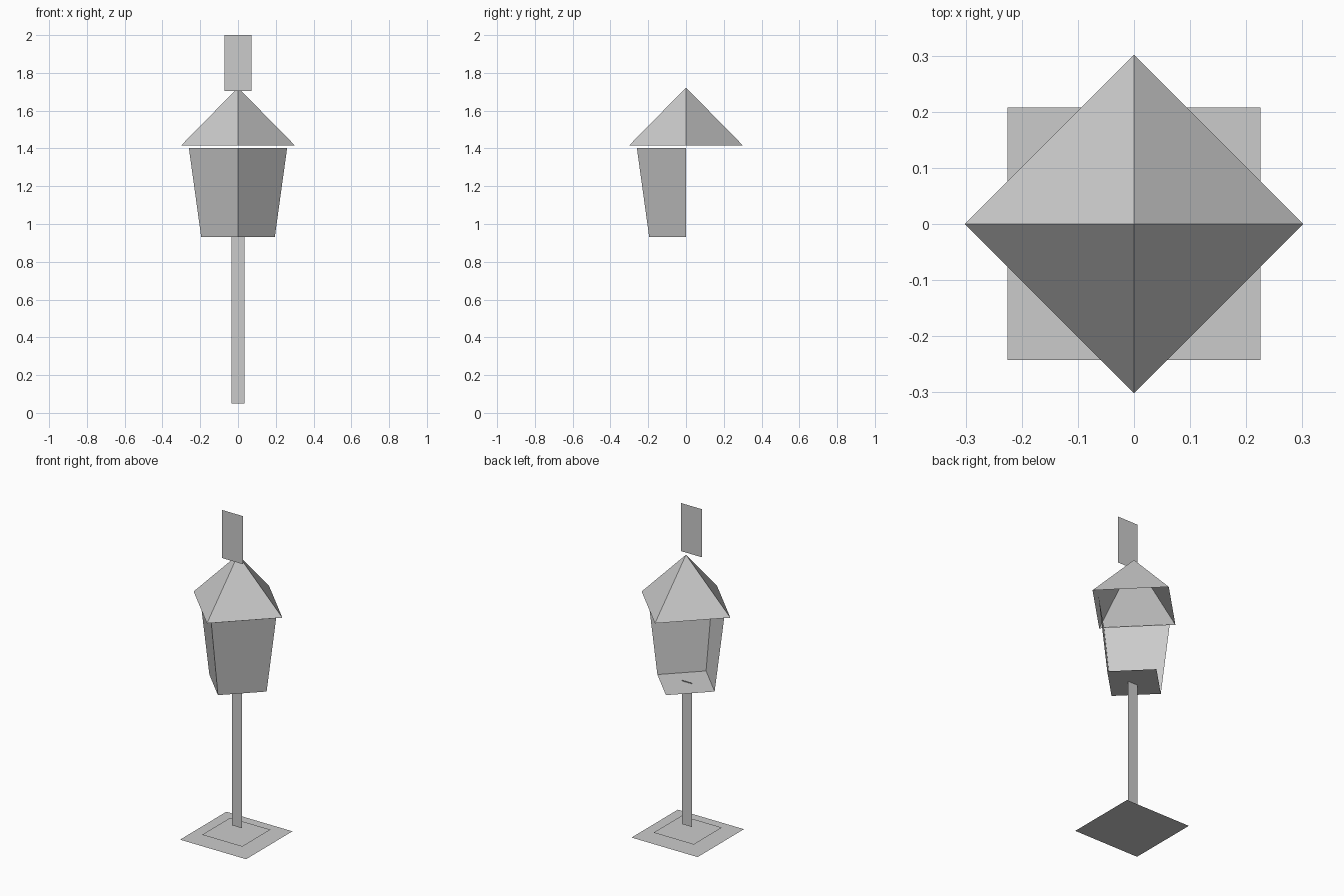
import bpy
from mathutils import Vector

cube = bpy.data.objects.get("Cube")
if cube:
    bpy.data.objects.remove(cube, do_unlink=True)

grey = bpy.data.materials.new("light_grey")
grey.use_nodes = True
colour = (0.6, 0.6, 0.6, 1)
grey.diffuse_color = colour
grey.node_tree.nodes["Principled BSDF"].inputs["Base Color"].default_value = colour


def make(name, verts, faces):
    mesh = bpy.data.meshes.new(name)
    mesh.from_pydata(verts, [], faces)
    mesh.materials.append(grey)
    mesh.update()
    obj = bpy.data.objects.new(name, mesh)
    bpy.context.collection.objects.link(obj)
    return obj


def panel(name, centre, across, up):
    """Flat rectangle spanned by two half-extent vectors."""
    c, a, u = Vector(centre), Vector(across), Vector(up)
    return make(name, [c - a - u, c + a - u, c + a + u, c - a + u], [(0, 1, 2, 3)])


def diamond(r, z):
    """Four corners in the order right, front, left, back."""
    return [(-r, 0, z), (0, -r, z), (r, 0, z), (0, r, z)]


# Ground plates
for name, half, z in (("base_plate", 0.225, 0), ("base_step", 0.137, 0.02)):
    panel(name, (0, -0.017, z), (half, 0, 0), (0, half, 0))

# Upright post and the top board, both flat and facing the front
panel("post", (0, -0.01, 0.494), (0.035, 0, 0), (0, 0, 0.443))
panel("top_board", (0, -0.055, 1.852), (0.072, 0, 0), (0, 0, 0.148))

# Tapered box: floor and two front walls, open at the back
floor = diamond(0.195, 0.932)
rim = diamond(0.26, 1.402)
make("box_floor", floor, [(0, 1, 2, 3)])
make("box_walls", floor[:3] + rim[:3], [(0, 1, 4, 3), (1, 2, 5, 4)])

# Pyramid roof, open underneath
make("roof", diamond(0.302, 1.415) + [(0, 0, 1.722)],
     [(i, (i + 1) % 4, 4) for i in range(4)])
